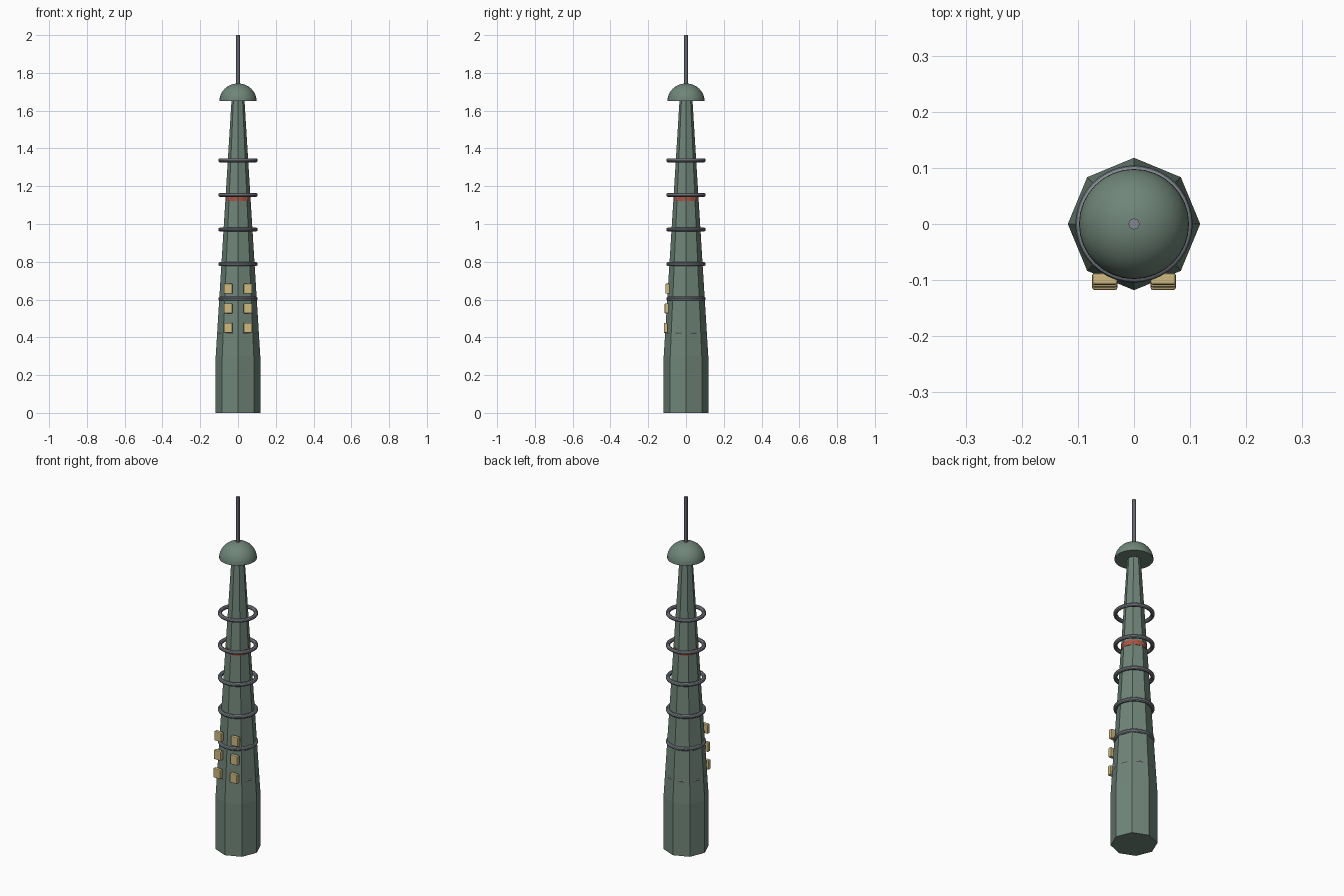
import bpy, bmesh, math

if "Cube" in bpy.data.objects:
    bpy.data.objects.remove(bpy.data.objects["Cube"])


def material(name, rgb):
    m = bpy.data.materials.new(name)
    m.diffuse_color = (*rgb, 1)
    m.use_nodes = True
    m.node_tree.nodes["Principled BSDF"].inputs["Base Color"].default_value = m.diffuse_color
    return m


GREEN = material("weathered green", (0.16, 0.235, 0.19))
GREY = material("steel grey", (0.23, 0.25, 0.28))
TAN = material("window yellow", (0.62, 0.49, 0.22))
RED = material("band red", (0.40, 0.085, 0.055))


def lathe(name, profile, sides, mat, smooth=False):
    """Closed solid of revolution from (radius, height) points; radius 0 makes a pole."""
    bm = bmesh.new()
    rings = []
    for r, z in profile:
        if r == 0:
            rings.append([bm.verts.new((0, 0, z))] * sides)
        else:
            rings.append([bm.verts.new((r * math.cos(2 * math.pi * i / sides),
                                        r * math.sin(2 * math.pi * i / sides), z))
                          for i in range(sides)])
    for low, high in zip(rings, rings[1:]):
        for i in range(sides):
            j = (i + 1) % sides
            corners = list(dict.fromkeys([low[i], low[j], high[j], high[i]]))
            bm.faces.new(corners)
    if profile[0][0]:
        bm.faces.new(rings[0][::-1])
    if profile[-1][0]:
        bm.faces.new(rings[-1])
    mesh = bpy.data.meshes.new(name)
    bm.to_mesh(mesh)
    bm.free()
    mesh.materials.append(mat)
    ob = bpy.data.objects.new(name, mesh)
    bpy.context.collection.objects.link(ob)
    if smooth:
        smooth_object(ob)
    return ob


def smooth_object(ob):
    bpy.ops.object.select_all(action='DESELECT')
    ob.select_set(True)
    bpy.context.view_layer.objects.active = ob
    bpy.ops.object.shade_smooth_by_angle(angle=math.radians(35))


# Octagonal base and tapering shaft
lathe("tower_shaft", [(0.118, 0), (0.118, 0.3), (0.034, 1.66)], 8, GREEN)

# Half-dome cap with a flat underside
R, Z0, STEPS = 0.098, 1.652, 12
dome = [(R * math.cos(a), Z0 + 0.092 * math.sin(a))
        for a in (math.pi / 2 * k / STEPS for k in range(STEPS))]
lathe("dome_cap", dome + [(0, Z0 + 0.092)], 32, GREEN, smooth=True)

# Mast on the dome
lathe("antenna_mast", [(0.01, 1.70), (0.01, 2.0)], 8, GREY, smooth=False)

# Red band just breaking through the shaft
lathe("red_band", [(0.0655, 1.122), (0.0655, 1.15)], 32, RED, smooth=True)

# Evenly spaced rings; the lowest sits almost flush in the shaft
for k in range(6):
    bpy.ops.mesh.primitive_torus_add(major_radius=0.0935, minor_radius=0.011,
                                     major_segments=40, minor_segments=10,
                                     location=(0, 0, 0.422 + 0.183 * k))
    ring = bpy.context.object
    ring.name = f"ring_{k + 1}"
    ring.data.materials.append(GREY)
    smooth_object(ring)

# Two columns of window blocks, each row stepping back
for row, (y, z) in enumerate([(-0.107, 0.45), (-0.1025, 0.553), (-0.098, 0.658)]):
    for side in (-1, 1):
        bpy.ops.mesh.primitive_cube_add(size=1, location=(side * 0.052, y, z))
        win = bpy.context.object
        win.name = f"window_row{row + 1}_{'left' if side < 0 else 'right'}"
        win.scale = (0.045, 0.021, 0.053)
        bpy.ops.object.transform_apply(location=False, rotation=False, scale=True)
        bevel = win.modifiers.new("soft_edges", 'BEVEL')
        bevel.width = 0.004
        bevel.segments = 2
        win.data.materials.append(TAN)
